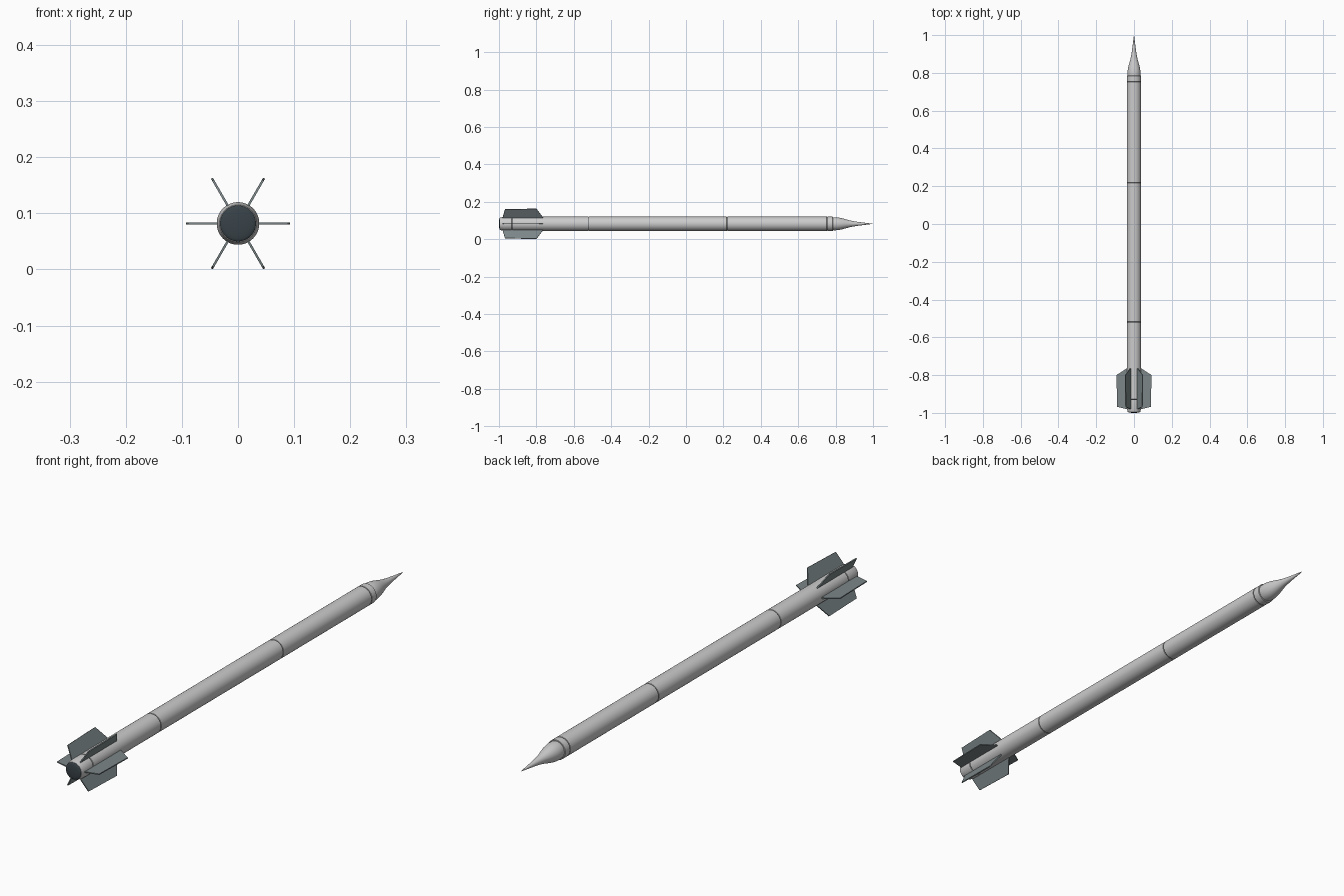
import bpy, bmesh, math
from mathutils import Matrix, Vector

if "Cube" in bpy.data.objects:
    bpy.data.objects.remove(bpy.data.objects["Cube"])

ZC = 0.082      # height of the long axis
R = 0.038       # tube radius
SIDES = 48


def material(name, rgb):
    m = bpy.data.materials.new(name)
    m.diffuse_color = (*rgb, 1)
    m.use_nodes = True
    m.node_tree.nodes["Principled BSDF"].inputs["Base Color"].default_value = m.diffuse_color
    return m


FIN_GREY = material("fin_grey", (0.20, 0.24, 0.25))
DARK = material("dark_metal", (0.04, 0.055, 0.065))


def finish(name, bm, mat=None):
    bmesh.ops.recalc_face_normals(bm, faces=bm.faces)
    me = bpy.data.meshes.new(name)
    bm.to_mesh(me)
    bm.free()
    ob = bpy.data.objects.new(name, me)
    bpy.context.collection.objects.link(ob)
    if mat:
        me.materials.append(mat)
    bpy.ops.object.select_all(action='DESELECT')
    ob.select_set(True)
    bpy.context.view_layer.objects.active = ob
    bpy.ops.object.shade_smooth_by_angle(angle=math.radians(30))
    return ob


def lathe(name, profile, mat=None):
    """Spin (radius, y) points around the long axis."""
    bm = bmesh.new()
    verts = [bm.verts.new((r, y, ZC)) for r, y in profile]
    edges = [bm.edges.new(p) for p in zip(verts, verts[1:])]
    bmesh.ops.spin(bm, geom=verts + edges, cent=(0, 0, ZC), axis=(0, 1, 0),
                   angle=math.tau, steps=SIDES, use_duplicate=False)
    bmesh.ops.remove_doubles(bm, verts=bm.verts, dist=1e-5)
    return finish(name, bm, mat)


# tube sections, separated by narrow dark seams
seams = [-0.93, -0.52, 0.22, 0.755]
names = ["tail_section", "rear_motor_tube", "main_motor_tube",
         "forward_tube", "nose_collar"]
bounds = [-0.995] + seams + [0.785]
G, B = 0.0015, 0.001
for i, name in enumerate(names):
    a, b = bounds[i], bounds[i + 1]
    if i == 0:
        start = [(0, a), (0.033, a), (R, a + 0.02)]
    else:
        start = [(0, a + G), (R - B, a + G), (R, a + G + B)]
    if i == len(names) - 1:
        end = [(R, b - B), (R - B, b), (0, b)]
    else:
        end = [(R, b - G - B), (R - B, b - G), (0, b - G)]
    lathe(name, start + end)
for i, y in enumerate(seams):
    lathe(f"seam_ring_{i + 1}", [(R - 0.0015, y - 0.003), (R - 0.0015, y + 0.003)], DARK)

# nose: rounded shoulder flowing into a long slender spike
lathe("nose_cone", [(0, 0.783), (0.034, 0.783), (0.0348, 0.795), (0.0340, 0.81),
                    (0.0315, 0.826), (0.0275, 0.842), (0.0230, 0.858),
                    (0.0185, 0.874), (0.0148, 0.892), (0.0115, 0.912),
                    (0.0083, 0.936), (0.0050, 0.963), (0.0022, 0.986), (0, 1.0)])

# dark shallow dome closing the tail
lathe("tail_cap", [(0.0325, -0.993)] +
      [(0.032 * math.cos(t * math.pi / 12), -0.995 - 0.005 * math.sin(t * math.pi / 12))
       for t in range(6)] + [(0, -1.0)], DARK)

# six fins around the tail
outline = [(0.034, -0.98), (0.040, -0.98), (0.089, -0.968),
           (0.093, -0.80), (0.040, -0.765), (0.034, -0.765)]
T = 0.002
for k in range(6):
    bm = bmesh.new()
    face = bm.faces.new([bm.verts.new((x, y, -T)) for x, y in outline])
    top = bmesh.ops.extrude_face_region(bm, geom=[face])
    moved = [v for v in top["geom"] if isinstance(v, bmesh.types.BMVert)]
    bmesh.ops.translate(bm, verts=moved, vec=Vector((0, 0, 2 * T)))
    turn = Matrix.Translation((0, 0, ZC)) @ Matrix.Rotation(k * math.pi / 3, 4, 'Y')
    bmesh.ops.transform(bm, matrix=turn, verts=bm.verts)
    finish(f"tail_fin_{k + 1}", bm, FIN_GREY)
